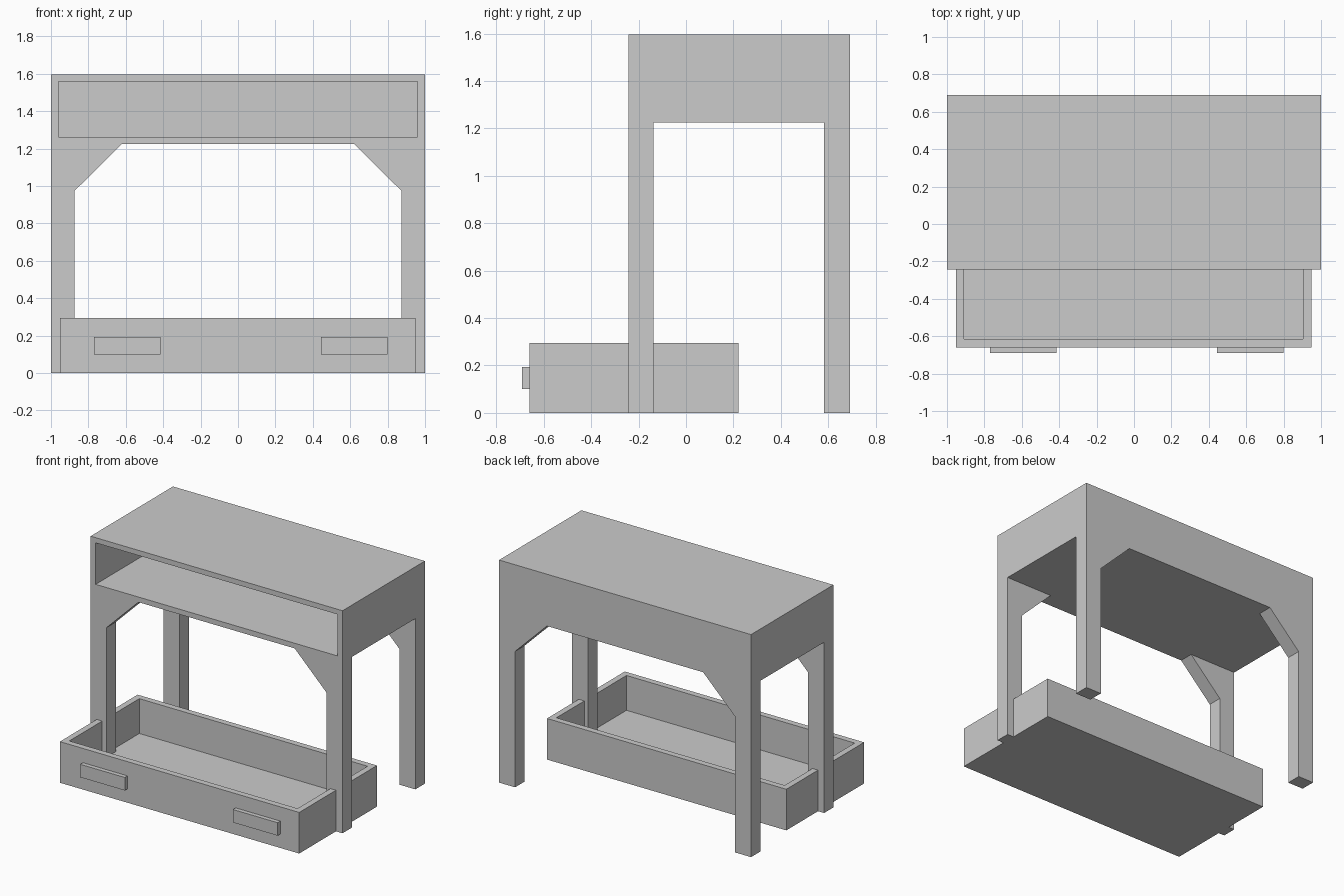
import bpy, bmesh

if "Cube" in bpy.data.objects:
    bpy.data.objects.remove(bpy.data.objects["Cube"])


def finish(name, bm):
    bmesh.ops.recalc_face_normals(bm, faces=bm.faces)
    mesh = bpy.data.meshes.new(name)
    bm.to_mesh(mesh)
    bm.free()
    obj = bpy.data.objects.new(name, mesh)
    bpy.context.collection.objects.link(obj)
    return obj


def extrude_y(name, profile, y0, y1):
    """Solid from an x-z outline, swept from y0 to y1."""
    bm = bmesh.new()
    face = bm.faces.new([bm.verts.new((x, y0, z)) for x, z in profile])
    ext = bmesh.ops.extrude_face_region(bm, geom=[face])["geom"]
    verts = [g for g in ext if isinstance(g, bmesh.types.BMVert)]
    bmesh.ops.translate(bm, verts=verts, vec=(0, y1 - y0, 0))
    return finish(name, bm)


def box(name, x, y, z):
    return extrude_y(name, [(x[0], z[0]), (x[1], z[0]), (x[1], z[1]), (x[0], z[1])], *y)


def cut(obj, cutter):
    mod = obj.modifiers.new("cut", "BOOLEAN")
    mod.operation = "DIFFERENCE"
    mod.solver = "EXACT"
    mod.object = cutter
    cutter.hide_render = True
    bpy.context.view_layer.objects.active = obj
    bpy.ops.object.modifier_apply(modifier=mod.name)
    bpy.data.objects.remove(cutter)


# Table: arched front outline with angled braces, swept front to back
half = [(0.62, 1.225), (0.873, 0.975), (0.873, 0), (1, 0), (1, 1.597)]
outline = half + [(-x, z) for x, z in reversed(half)]
table = extrude_y("table_frame", outline, -0.243, 0.691)

# Side gap between front and rear legs, then the open shelf under the top
cut(table, box("side_gap_cutter", (-1.2, 1.2), (-0.138, 0.582), (-0.2, 1.225)))
cut(table, box("shelf_cutter", (-0.96, 0.96), (-0.4, 0.651), (1.262, 1.56)))

# Pulled-out drawer tray
drawer = box("drawer", (-0.952, 0.948), (-0.66, 0.222), (0, 0.295))
cut(drawer, box("drawer_cutter", (-0.908, 0.904), (-0.616, 0.178), (0.045, 0.5)))

# Drawer handles
for side, x in (("left", -0.592), ("right", 0.621)):
    box(side + "_handle", (x - 0.177, x + 0.177), (-0.691, -0.66), (0.1, 0.193))
